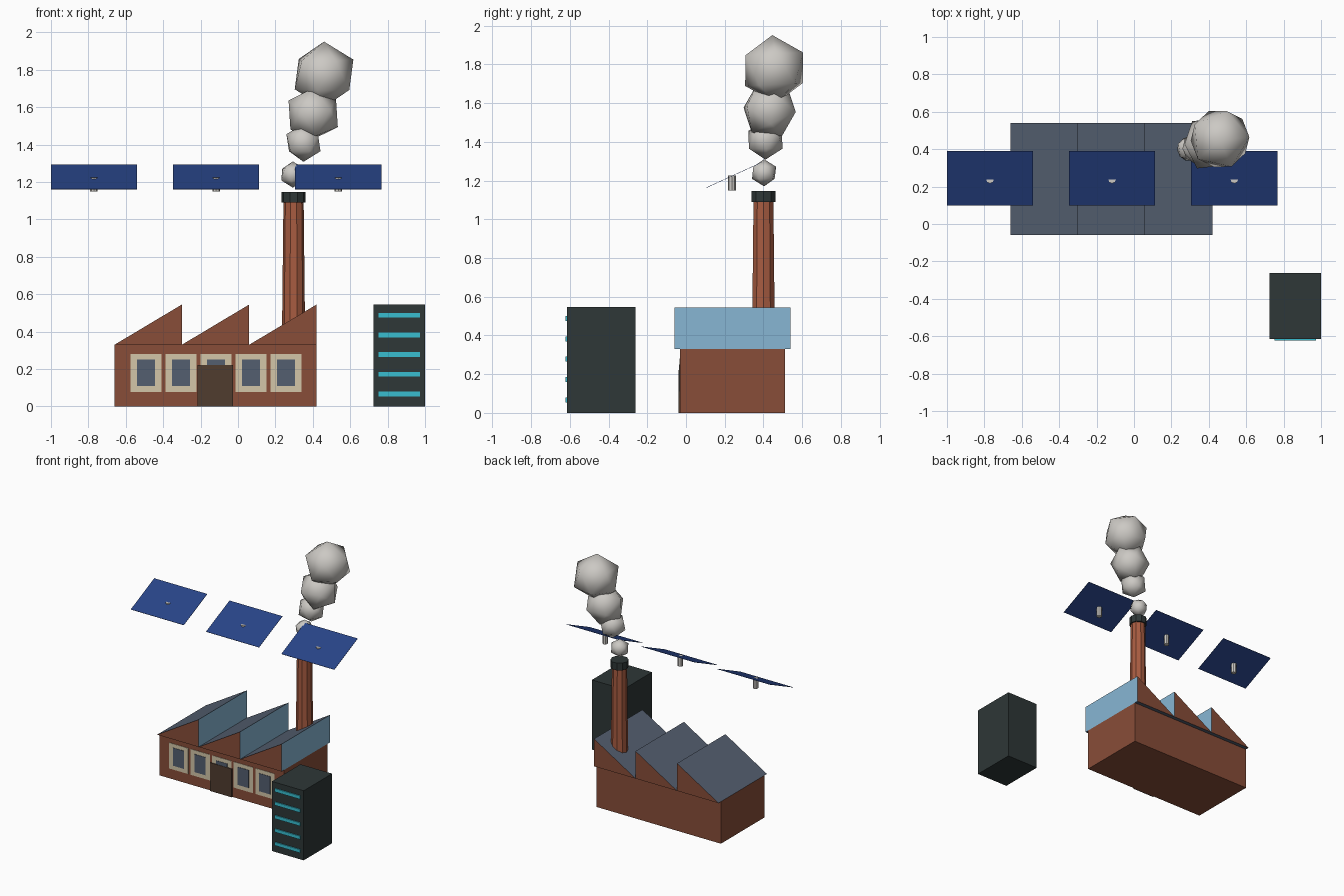
import bpy
import bmesh
from math import radians, pi
from mathutils import Matrix, Vector

cube = bpy.data.objects.get("Cube")
if cube:
    bpy.data.objects.remove(cube, do_unlink=True)


def material(name, r, g, b):
    """Make a flat material from 0-255 display values."""
    lin = [((c / 255 + 0.055) / 1.055) ** 2.4 for c in (r, g, b)] + [1.0]
    m = bpy.data.materials.new(name)
    m.use_nodes = True
    m.diffuse_color = lin
    m.node_tree.nodes["Principled BSDF"].inputs["Base Color"].default_value = lin
    return m


BRICK = material("brick", 136, 77, 56)
CHIMNEY = material("chimney_brick", 168, 92, 65)
SLATE = material("slate", 84, 95, 112)
GLASS = material("skylight_glass", 135, 182, 212)
CREAM = material("cream", 212, 198, 168)
DOOR = material("door_brown", 80, 60, 47)
DARK = material("dark_metal", 46, 55, 55)
CYAN = material("cyan_light", 56, 190, 208)
BLUE = material("panel_blue", 40, 68, 136)
GREY = material("pale_grey", 204, 201, 196)


def finish(name, bm, *mats):
    """Turn a bmesh into a named object."""
    bmesh.ops.recalc_face_normals(bm, faces=bm.faces)
    mesh = bpy.data.meshes.new(name)
    bm.to_mesh(mesh)
    bm.free()
    for m in mats:
        mesh.materials.append(m)
    obj = bpy.data.objects.new(name, mesh)
    bpy.context.collection.objects.link(obj)
    return obj


def box(name, xs, ys, zs, mat):
    """Box from its x, y and z ranges."""
    low, high = Vector((xs[0], ys[0], zs[0])), Vector((xs[1], ys[1], zs[1]))
    bm = bmesh.new()
    place = Matrix.Translation((low + high) / 2) @ Matrix.Diagonal((*(high - low), 1))
    bmesh.ops.create_cube(bm, size=1, matrix=place)
    return finish(name, bm, mat)


def column(name, x, y, zs, r_low, r_high, sides, mat):
    """Upright, optionally tapered, column."""
    bm = bmesh.new()
    place = Matrix.Translation((x, y, sum(zs) / 2)) @ Matrix.Rotation(pi / 2, 4, "Z")
    bmesh.ops.create_cone(bm, cap_ends=True, segments=sides, radius1=r_low,
                          radius2=r_high, depth=zs[1] - zs[0], matrix=place)
    return finish(name, bm, mat)


# Factory hall
LEFT, BAY, FRONT, EAVE = -0.66, 0.36, -0.03, 0.33
box("factory_hall", (LEFT, LEFT + 3 * BAY), (FRONT, 0.51), (0, EAVE), BRICK)

# Sawtooth roof: brick gables, slate slopes, glazed upright faces
for i in range(3):
    x = LEFT + i * BAY
    bm = bmesh.new()
    gable = bm.faces.new([bm.verts.new((px, -0.06, pz)) for px, pz in
                          ((x, EAVE), (x + BAY, EAVE), (x + BAY, 0.545))])
    sweep = bmesh.ops.extrude_face_region(bm, geom=[gable], use_keep_orig=True)
    bmesh.ops.translate(bm, vec=(0, 0.6, 0),
                        verts=[v for v in sweep["geom"] if isinstance(v, bmesh.types.BMVert)])
    bmesh.ops.recalc_face_normals(bm, faces=bm.faces)
    for f in bm.faces:
        if abs(f.normal.y) > 0.9:
            f.material_index = 0
        else:
            f.material_index = 2 if f.normal.x > 0.9 else 1
    finish(f"roof_tooth_{i + 1}", bm, BRICK, SLATE, GLASS)

# Windows and door
for i in range(5):
    x = -0.492 + i * 0.187
    box(f"window_frame_{i + 1}", (x - 0.083, x + 0.083), (FRONT - 0.003, FRONT),
        (0.078, 0.28), CREAM)
    box(f"window_pane_{i + 1}", (x - 0.048, x + 0.048), (FRONT - 0.006, FRONT),
        (0.11, 0.25), SLATE)
box("door", (-0.217, -0.027), (FRONT - 0.009, FRONT), (0, 0.222), DOOR)

# Chimney
column("chimney_shaft", 0.297, 0.4, (0.001, 1.1), 0.066, 0.054, 10, CHIMNEY)
column("chimney_cap", 0.297, 0.4, (1.09, 1.147), 0.065, 0.065, 10, DARK)

# Smoke puffs: centre, radius, tilt, turn
puffs = [
    ((0.293, 0.403, 1.24), 0.07, 0, 10),
    ((0.35, 0.41, 1.41), 0.102, 0, 40),
    ((0.402, 0.432, 1.565), 0.15, 25, 25),
    ((0.46, 0.455, 1.775), 0.176, 3, 5),
]
for i, (centre, radius, tilt, turn) in enumerate(puffs):
    bm = bmesh.new()
    place = (Matrix.Translation(centre) @ Matrix.Rotation(radians(tilt), 4, "X")
             @ Matrix.Rotation(radians(turn), 4, "Z"))
    bmesh.ops.create_icosphere(bm, subdivisions=1, radius=radius, matrix=place)
    for f in bm.faces:
        f.smooth = True
    finish(f"smoke_puff_{i + 1}", bm, GREY)

# Tilted solar panels on short posts
for i in range(3):
    x = -0.77 + i * 0.653
    bm = bmesh.new()
    place = (Matrix.Translation((x, 0.245, 1.227)) @ Matrix.Rotation(radians(24.6), 4, "X")
             @ Matrix.Diagonal((0.46, 0.32, 0.002, 1)))
    bmesh.ops.create_cube(bm, size=1, matrix=place)
    finish(f"solar_panel_{i + 1}", bm, BLUE)
    column(f"panel_post_{i + 1}", x, 0.237, (1.148, 1.225), 0.02, 0.02, 8, GREY)

# Equipment cabinet with light strips
box("cabinet", (0.725, 1.0), (-0.614, -0.262), (0, 0.546), DARK)
for i in range(5):
    z = 0.067 + i * 0.1052
    box(f"light_strip_{i + 1}", (0.752, 0.972), (-0.622, -0.613), (z - 0.013, z + 0.013), CYAN)
